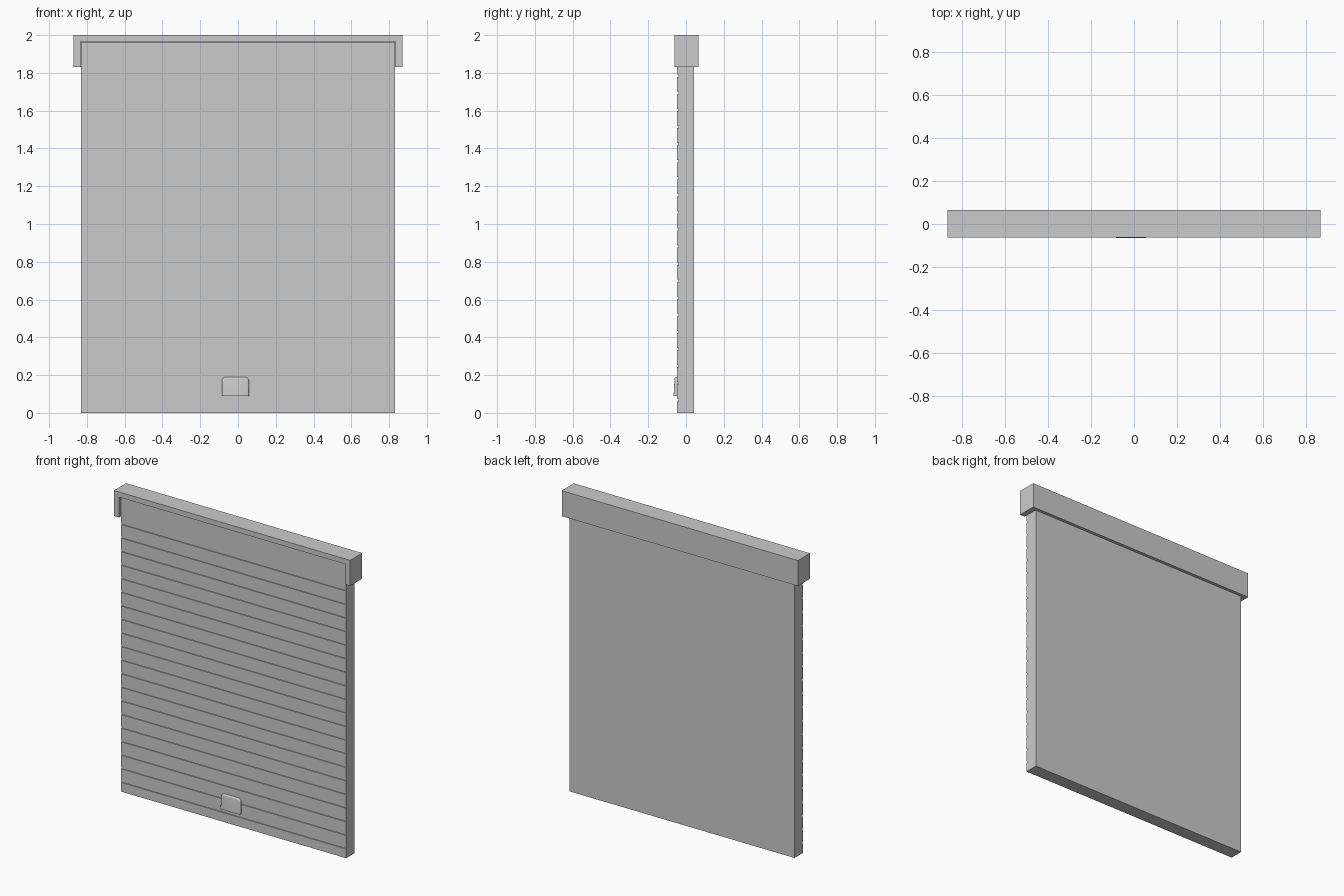
import bpy, bmesh
from mathutils import Matrix

if "Cube" in bpy.data.objects:
    bpy.data.objects.remove(bpy.data.objects["Cube"])


def finish(bm, name):
    bmesh.ops.recalc_face_normals(bm, faces=bm.faces[:])
    mesh = bpy.data.meshes.new(name)
    bm.to_mesh(mesh)
    bm.free()
    ob = bpy.data.objects.new(name, mesh)
    bpy.context.collection.objects.link(ob)
    return ob


def extrude(name, pts, vec):
    """Extrude a closed 3D outline along a vector."""
    bm = bmesh.new()
    face = bm.faces.new([bm.verts.new(p) for p in pts])
    res = bmesh.ops.extrude_face_region(bm, geom=[face], use_keep_orig=True)
    verts = [g for g in res["geom"] if isinstance(g, bmesh.types.BMVert)]
    bmesh.ops.translate(bm, verts=verts, vec=vec)
    return finish(bm, name)


# Shutter curtain: side profile with evenly spaced front grooves
FRONT, BACK, HALF, TOP = -0.047, 0.043, 0.83, 1.963
profile = [(BACK, TOP), (BACK, 0), (FRONT, 0)]
for i in range(20):
    z = 0.067 + i * 0.0904
    profile += [(FRONT, z - 0.006), (FRONT + 0.006, z - 0.006),
                (FRONT + 0.006, z + 0.006), (FRONT, z + 0.006)]
profile.append((FRONT, TOP))
extrude("shutter_curtain", [(-HALF, y, z) for y, z in profile], (2 * HALF, 0, 0))

# Roller housing: inverted U open to the front, plus back wall
u = [(-0.87, 1.83), (-0.87, 2), (0.87, 2), (0.87, 1.83),
     (0.834, 1.83), (0.834, 1.965), (-0.834, 1.965), (-0.834, 1.83)]
extrude("housing_frame", [(x, -0.062, z) for x, z in u], (0, 0.127, 0))
wall = [(-0.834, 1.83), (-0.834, 1.965), (0.834, 1.965), (0.834, 1.83)]
extrude("housing_back", [(x, 0.044, z) for x, z in wall], (0, 0.021, 0))

# Pull handle: tapered cup with rounded top and a hollow underside
bm = bmesh.new()
bmesh.ops.create_cube(bm, size=1, matrix=Matrix.Translation((-0.014, -0.056, 0.14))
                      @ Matrix.Diagonal((0.144, 0.02, 0.1, 1)))
for v in bm.verts:
    if v.co.y < -0.056 and v.co.z > 0.14:
        v.co.y += 0.006
zmid = 0.14
corners = [e for e in bm.edges if all(v.co.z > zmid for v in e.verts)
           and abs(e.verts[0].co.x - e.verts[1].co.x) < 1e-5]
bmesh.ops.bevel(bm, geom=corners, offset=0.022, segments=5, profile=0.5, affect='EDGES')
bm.normal_update()
front = min(bm.faces, key=lambda f: f.calc_center_median().y)
rim = [e for e in front.edges if not all(v.co.z < 0.0901 for v in e.verts)]
bmesh.ops.bevel(bm, geom=rim, offset=0.008, segments=4, profile=0.5, affect='EDGES')
bm.normal_update()
under = min(bm.faces, key=lambda f: f.calc_center_median().z)
bmesh.ops.inset_region(bm, faces=[under], thickness=0.004)
for v in under.verts:
    v.co.z += 0.06
    v.co.y += 0.003
handle = finish(bm, "pull_handle")
bpy.context.view_layer.objects.active = handle
handle.select_set(True)
bpy.ops.object.shade_smooth_by_angle(angle=0.7)
